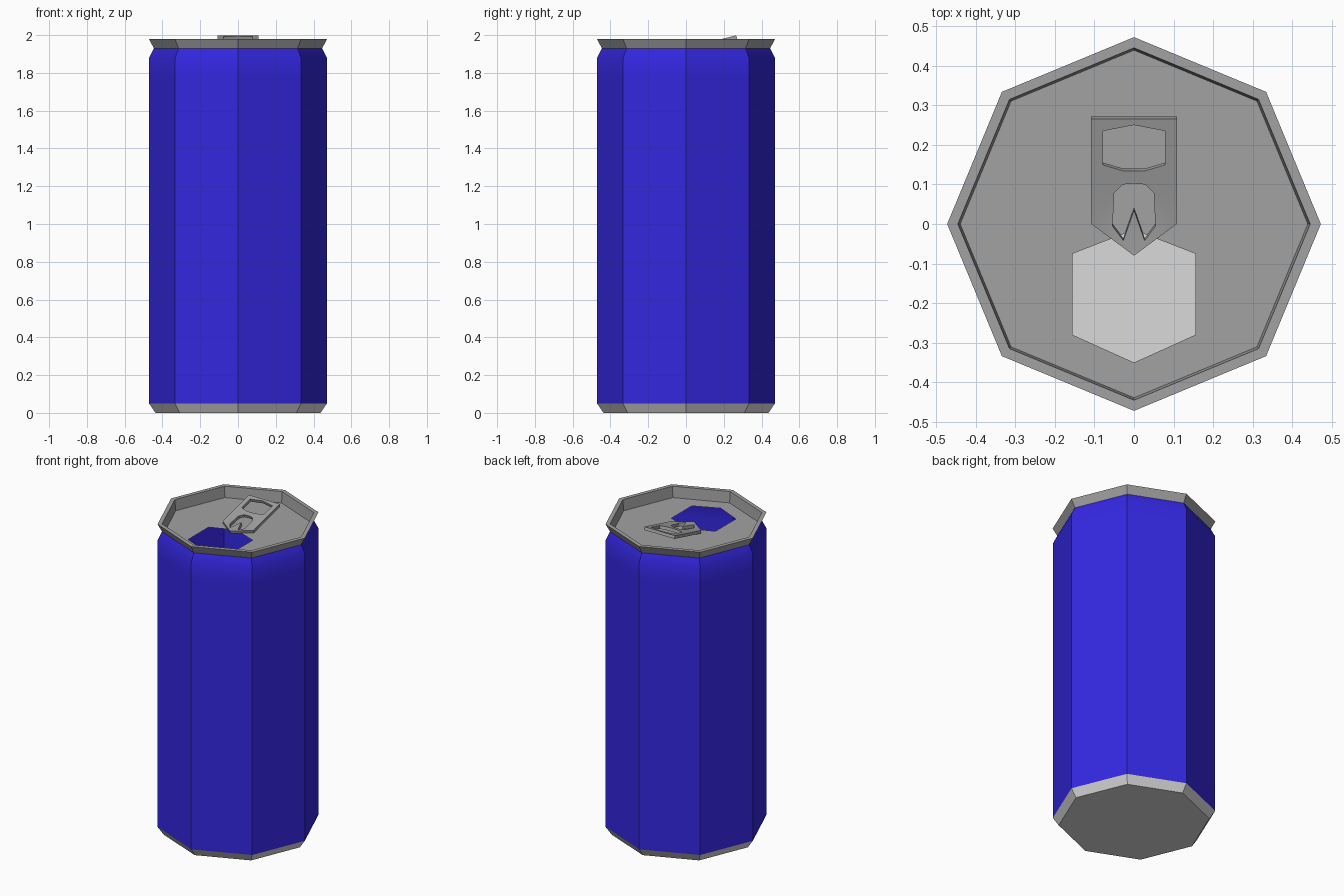
import bpy, bmesh, math

if "Cube" in bpy.data.objects:
    bpy.data.objects.remove(bpy.data.objects["Cube"])

SIDES = 8
LID_Z = 1.91


def material(name, rgb):
    m = bpy.data.materials.new(name)
    m.diffuse_color = (*rgb, 1)
    m.use_nodes = True
    m.node_tree.nodes["Principled BSDF"].inputs["Base Color"].default_value = m.diffuse_color
    return m


GREY = material("lid grey", (0.36, 0.36, 0.36))
LIGHT = material("base light grey", (0.70, 0.70, 0.70))
BLUE = material("body blue", (0.034, 0.02, 0.75))


def finish(bm, name, mat):
    me = bpy.data.meshes.new(name)
    bm.to_mesh(me)
    bm.free()
    me.materials.append(mat)
    ob = bpy.data.objects.new(name, me)
    bpy.context.collection.objects.link(ob)
    bpy.ops.object.select_all(action='DESELECT')
    ob.select_set(True)
    bpy.context.view_layer.objects.active = ob
    bpy.ops.object.shade_smooth_by_angle(angle=math.radians(30))
    return ob


def octagon(r):
    return [(r * math.cos(2 * math.pi * i / SIDES), r * math.sin(2 * math.pi * i / SIDES))
            for i in range(SIDES)]


def revolve(name, profile, mat, cap=False):
    """Eight-sided shell from (radius, height) points, optionally closed at the start."""
    bm = bmesh.new()
    rings = [[bm.verts.new((x, y, z)) for x, y in octagon(r)] for r, z in profile]
    for a, b in zip(rings, rings[1:]):
        for i in range(SIDES):
            j = (i + 1) % SIDES
            bm.faces.new((a[i], a[j], b[j], b[i]))
    if cap:
        bm.faces.new(rings[0][::-1])
    return finish(bm, name, mat)


def plate(loops, z):
    """Flat sheet facing up: first loop is the outline, the others are holes."""
    bm = bmesh.new()
    for pts in loops:
        vs = [bm.verts.new((x, y, z)) for x, y in pts]
        for i, v in enumerate(vs):
            bm.edges.new((v, vs[(i + 1) % len(vs)]))
    bmesh.ops.triangle_fill(bm, edges=bm.edges[:], use_beauty=True, normal=(0, 0, 1))
    for f in bm.faces:
        f.normal_update()
        if f.normal.z < 0:
            f.normal_flip()
    return bm


def mirrored(half):
    """Close a right-hand half outline by mirroring it over x = 0."""
    return half + [(-x, y) for x, y in reversed(half) if x > 0]


# Can shell: base, blue wall with neck, rim
revolve("base", [(0.437, 0), (0.471, 0.05)], LIGHT, cap=True)
revolve("body", [(0.471, 0.05), (0.471, 1.78), (0.471, 1.88), (0.445, 1.93)], BLUE)
revolve("rim", [(0.445, 1.93), (0.472, 1.98), (0.445, 1.98), (0.439, LID_Z)], GREY)

# Lid with drinking hole
hole = mirrored([(0, -0.35), (0.155, -0.28), (0.155, -0.075), (0, -0.015)])
finish(plate([octagon(0.439), hole], LID_Z), "lid", GREY)

# Pull tab: pointed nose, finger hole, arched slot with a rivet tongue
outline = mirrored([(0, -0.08), (0.108, 0), (0.108, 0.1), (0.108, 0.19), (0.108, 0.265), (0, 0.265)])
finger = mirrored([(0, 0.134), (0.027, 0.134), (0.078, 0.149), (0.078, 0.235), (0, 0.25)])
slot = mirrored([(0, 0.035), (0.027, -0.042), (0.054, -0.006), (0.05, 0.078), (0.028, 0.1), (0, 0.102)])
bm = plate([outline, finger, slot], 0)
BEND = [(-0.08, 1.928), (0, 1.932), (0.1, 1.957), (0.19, 1.98), (0.27, 2.0)]


def tab_height(y):
    for (y0, z0), (y1, z1) in zip(BEND, BEND[1:]):
        if y <= y1:
            return z0 + (z1 - z0) * (y - y0) / (y1 - y0)
    return BEND[-1][1]


for v in bm.verts:
    v.co.z = tab_height(v.co.y)
top = bm.faces[:]
lower = bmesh.ops.extrude_face_region(bm, geom=top, use_keep_orig=True)["geom"]
for v in [g for g in lower if isinstance(g, bmesh.types.BMVert)]:
    v.co.z -= 0.018
    v.co.y += 0.006
bmesh.ops.recalc_face_normals(bm, faces=bm.faces[:])
for v in bm.verts:
    v.co.z = min(v.co.z, 2.0)
finish(bm, "pull_tab", GREY)
